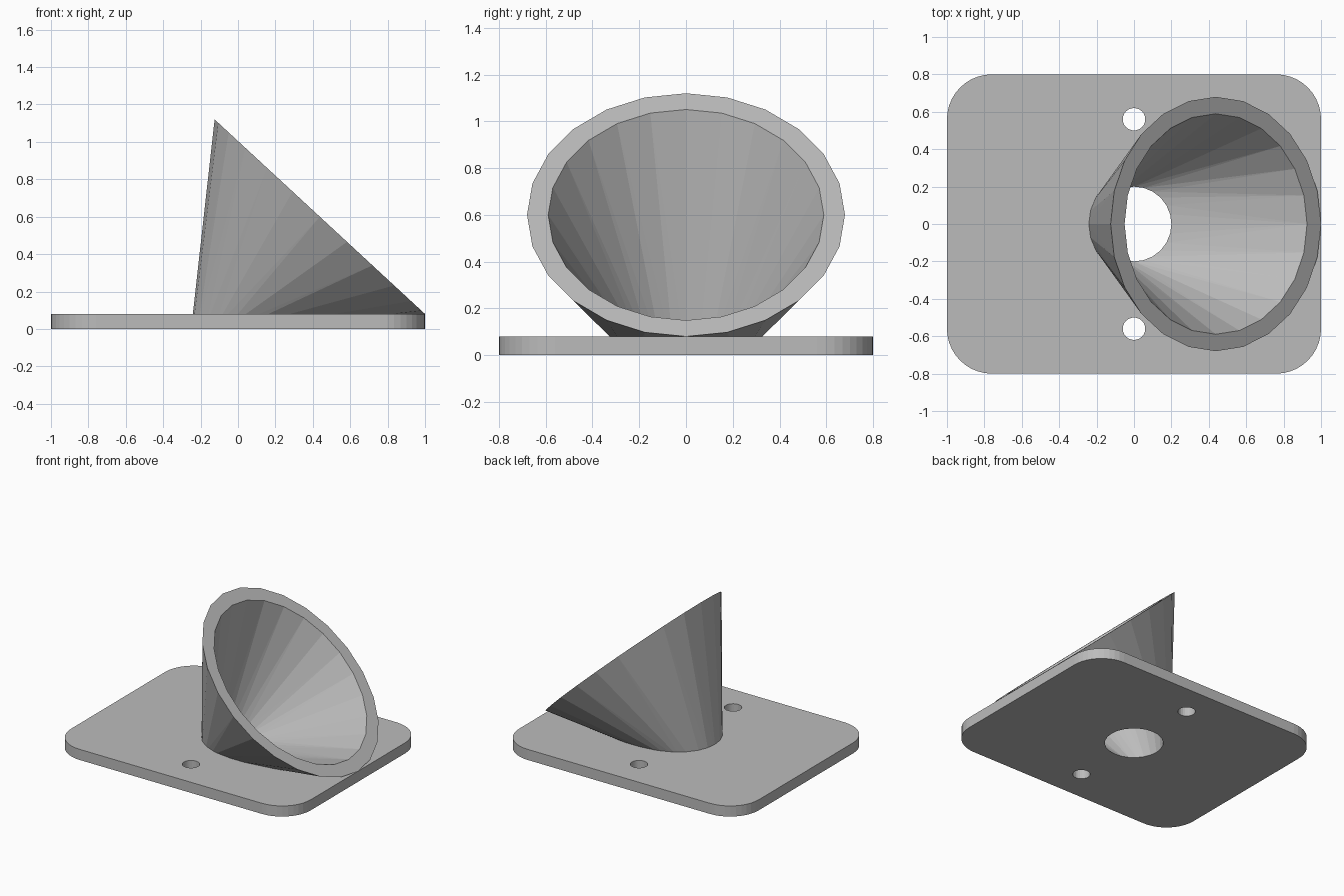
import bpy, bmesh
from math import cos, sin, pi
from mathutils import Vector

if "Cube" in bpy.data.objects:
    bpy.data.objects.remove(bpy.data.objects["Cube"], do_unlink=True)

grey = bpy.data.materials.new("plain_grey")
grey.use_nodes = True
grey.diffuse_color = (0.5, 0.5, 0.5, 1)
grey.node_tree.nodes["Principled BSDF"].inputs["Base Color"].default_value = (0.5, 0.5, 0.5, 1)

PLATE_H = 0.08


def to_object(name, bm):
    bmesh.ops.recalc_face_normals(bm, faces=bm.faces)
    mesh = bpy.data.meshes.new(name)
    bm.to_mesh(mesh)
    bm.free()
    mesh.materials.append(grey)
    ob = bpy.data.objects.new(name, mesh)
    bpy.context.collection.objects.link(ob)
    return ob


def ring(centre, u, v, count):
    """Points of an ellipse with half axes u and v."""
    angles = [2 * pi * i / count for i in range(count)]
    return [centre + u * cos(a) + v * sin(a) for a in angles]


def prism(name, outline, z0, z1):
    bm = bmesh.new()
    face = bm.faces.new([bm.verts.new((p.x, p.y, z0)) for p in outline])
    new = bmesh.ops.extrude_face_region(bm, geom=[face])["geom"]
    bmesh.ops.translate(bm, vec=(0, 0, z1 - z0),
                        verts=[g for g in new if isinstance(g, bmesh.types.BMVert)])
    return to_object(name, bm)


def funnel(name, radius, base_z, scale, overshoot=0.0):
    """Convex loft from a round foot to a slanted oval mouth."""
    centre = Vector((0.4375, 0, 0.6))
    mouth = ring(centre, Vector((0.5625, 0, -0.52)) * scale, Vector((0, 0.68, 0)) * scale, 24)
    points = ring(Vector((0, 0, base_z)), Vector((radius, 0, 0)), Vector((0, radius, 0)), 24) + mouth
    if overshoot:
        normal = Vector((0.52, 0, 0.5625)).normalized()
        points += [p + normal * overshoot for p in mouth]
    bm = bmesh.new()
    for p in points:
        bm.verts.new(p)
    hull = bmesh.ops.convex_hull(bm, input=bm.verts[:])
    loose = [v for v in bm.verts if not v.link_faces]
    bmesh.ops.delete(bm, geom=loose, context="VERTS")
    if overshoot:
        # push the foot straight down so the cut leaves the plate cleanly
        foot = [f for f in bm.faces if all(abs(v.co.z - base_z) < 1e-5 for v in f.verts)]
        new = bmesh.ops.extrude_face_region(bm, geom=foot)["geom"]
        bmesh.ops.translate(bm, vec=(0, 0, -overshoot),
                            verts=[g for g in new if isinstance(g, bmesh.types.BMVert)])
        bmesh.ops.delete(bm, geom=[f for f in foot if f.is_valid], context="FACES_ONLY")
    return to_object(name, bm)


def combine(target, other, operation):
    mod = target.modifiers.new(operation.lower(), "BOOLEAN")
    mod.operation = operation
    mod.solver = "EXACT"
    mod.object = other
    bpy.context.view_layer.objects.active = target
    bpy.ops.object.modifier_apply(modifier=mod.name)
    bpy.data.objects.remove(other, do_unlink=True)


# Rounded base plate
corner, steps = 0.24, 10
outline = []
for quarter, (sx, sy) in enumerate([(1, 1), (-1, 1), (-1, -1), (1, -1)]):
    for i in range(steps + 1):
        a = (quarter + i / steps) * pi / 2
        outline.append(Vector((sx * (1 - corner) + corner * cos(a),
                               sy * (0.8 - corner) + corner * sin(a), 0)))
body = prism("funnel_on_plate", outline, 0, PLATE_H)

# Slanted funnel, then its hollow
combine(body, funnel("funnel_shell", 0.25, 0.004, 1.0), "UNION")
combine(body, funnel("funnel_hollow", 0.2, 0.0, 0.867, 0.02), "DIFFERENCE")

# Two screw holes
for side in (-1, 1):
    circle = ring(Vector((0, side * 0.56, 0)), Vector((0.06, 0, 0)), Vector((0, 0.06, 0)), 24)
    combine(body, prism("screw_hole", circle, -0.02, PLATE_H + 0.02), "DIFFERENCE")
